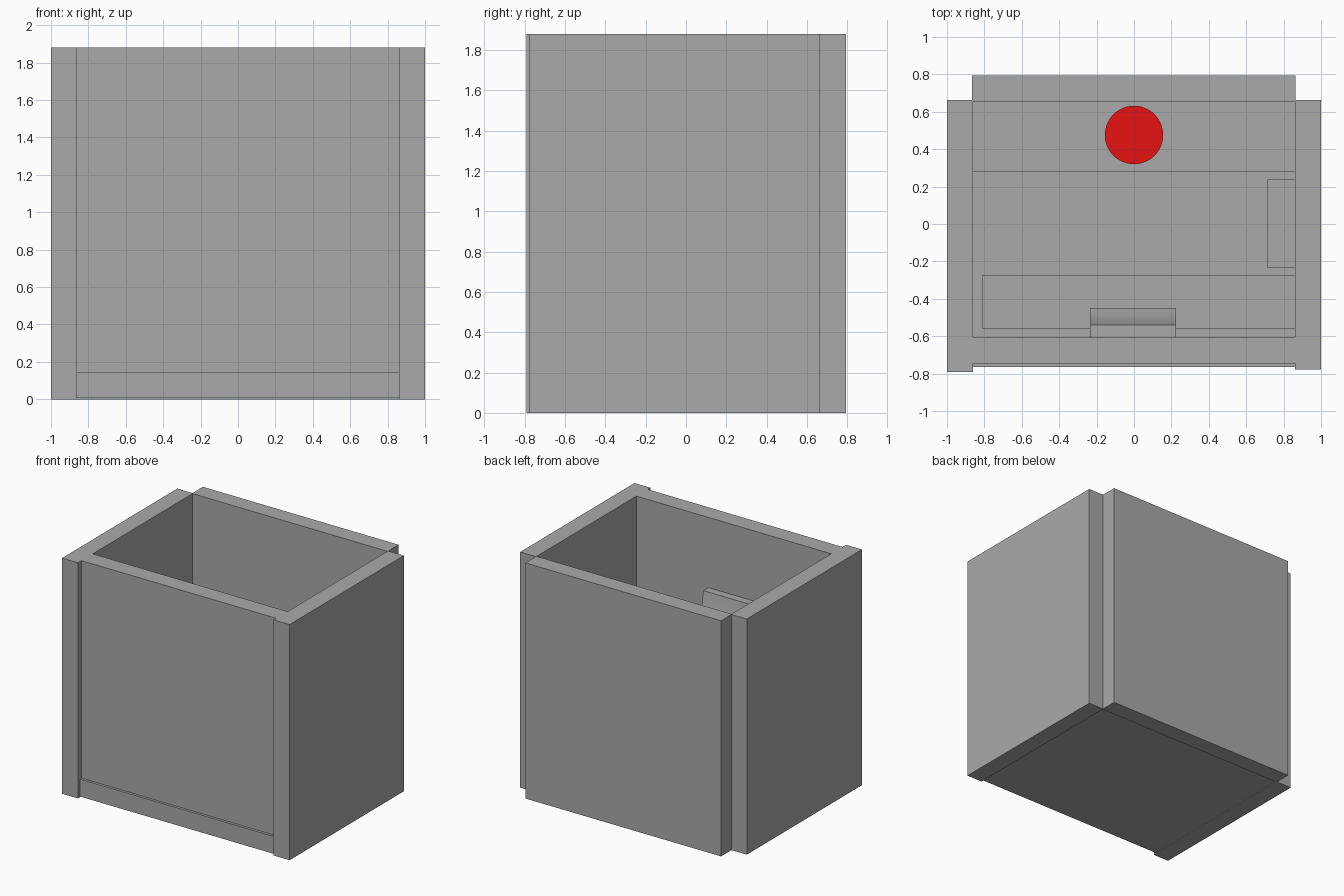
import bpy
import bmesh

cube = bpy.data.objects.get("Cube")
if cube:
    bpy.data.objects.remove(cube, do_unlink=True)


def make_material(name, color):
    mat = bpy.data.materials.new(name)
    mat.use_nodes = True
    mat.diffuse_color = color
    for node in mat.node_tree.nodes:
        if node.type == 'BSDF_PRINCIPLED':
            node.inputs["Base Color"].default_value = color
    return mat


GREY = make_material("plain grey", (0.4, 0.4, 0.4, 1))
RED = make_material("bright red", (0.8, 0.006, 0.006, 1))


def finish(name, bm, mat):
    bmesh.ops.recalc_face_normals(bm, faces=bm.faces)
    mesh = bpy.data.meshes.new(name)
    bm.to_mesh(mesh)
    bm.free()
    mesh.materials.append(mat)
    obj = bpy.data.objects.new(name, mesh)
    bpy.context.collection.objects.link(obj)
    return obj


def extrude_profile(name, points, x0, x1, mat=GREY):
    """Side profile of (y, z) points, extruded from x0 to x1."""
    bm = bmesh.new()
    face = bm.faces.new([bm.verts.new((x0, y, z)) for y, z in points])
    new = bmesh.ops.extrude_face_region(bm, geom=[face])["geom"]
    verts = [v for v in new if isinstance(v, bmesh.types.BMVert)]
    bmesh.ops.translate(bm, verts=verts, vec=(x1 - x0, 0, 0))
    return finish(name, bm, mat)


def box(name, x, y, z, mat=GREY):
    corners = [(y[0], z[0]), (y[1], z[0]), (y[1], z[1]), (y[0], z[1])]
    return extrude_profile(name, corners, x[0], x[1], mat)


TOP = 1.88
FLOOR = 0.145
INNER = 0.86

# Shell: floor slab and four walls, open at the top
box("floor", (-INNER, INNER), (-0.765, 0.66), (0.006, FLOOR))
box("right_wall", (-1, -INNER), (-0.79, 0.662), (0, TOP))
box("left_wall", (INNER, 1), (-0.778, 0.662), (0, TOP))
box("front_wall", (-INNER, INNER), (-0.745, -0.603), (FLOOR, TOP))
box("back_wall", (-0.865, 0.863), (0.655, 0.793), (0, TOP))

# Furniture along the inside of the walls
box("back_counter", (-INNER, INNER), (0.28, 0.655), (FLOOR, 0.6))
box("front_bench", (-0.813, INNER), (-0.56, -0.272), (FLOOR, 0.42))
box("side_cabinet", (0.713, INNER), (-0.235, 0.237), (FLOOR, 0.55))

# Wall unit with a flat top and a flared front
flare = [(-0.54, 1.32), (-0.528, 1.25), (-0.515, 1.19),
         (-0.495, 1.13), (-0.472, 1.08), (-0.45, 1.04)]
unit = extrude_profile("wall_unit",
                       [(-0.603, 1.32)] + flare + [(-0.603, 1.04)],
                       -0.235, 0.225)
bpy.context.view_layer.objects.active = unit
unit.select_set(True)
bpy.ops.object.shade_smooth_by_angle()
unit.select_set(False)

# Red round disc lying on the counter
bm = bmesh.new()
bmesh.ops.create_cone(bm, cap_ends=True, segments=48,
                      radius1=0.156, radius2=0.156, depth=0.02)
bmesh.ops.translate(bm, verts=bm.verts, vec=(0, 0.476, 0.61))
finish("round_disc", bm, RED)
